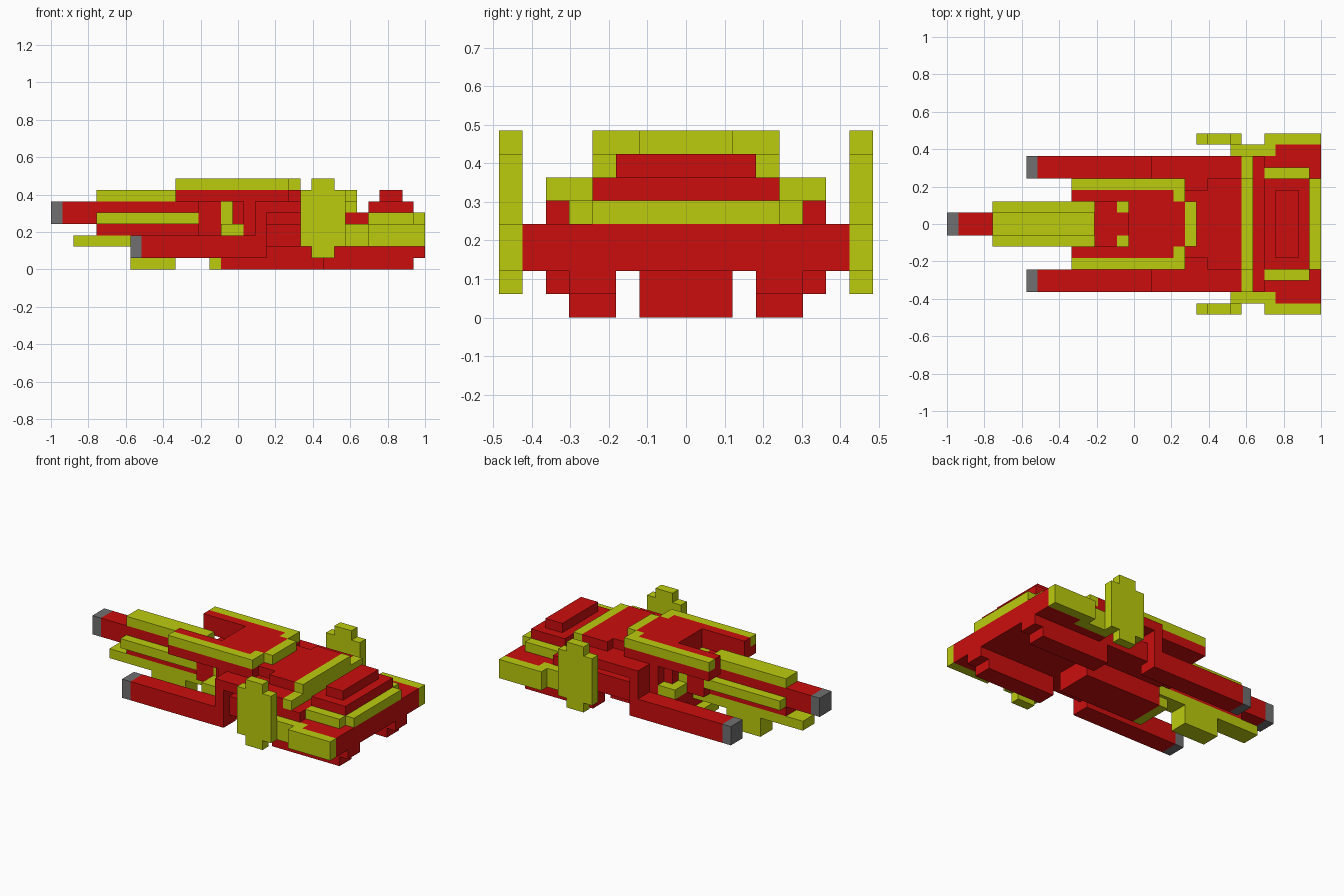
import bpy

if "Cube" in bpy.data.objects:
    bpy.data.objects.remove(bpy.data.objects["Cube"])

V = 2 / 33  # block size; x counted from the left end, y from the middle, z from the floor


def material(name, rgb):
    m = bpy.data.materials.new(name)
    m.diffuse_color = (*rgb, 1)
    m.use_nodes = True
    m.node_tree.nodes["Principled BSDF"].inputs["Base Color"].default_value = m.diffuse_color
    return m


RED = material("red", (0.60, 0.004, 0.004))
YEL = material("yellow green", (0.50, 0.60, 0.004))
GREY = material("dark grey", (0.16, 0.16, 0.16))

FACES = [(0, 2, 3, 1), (4, 5, 7, 6), (0, 1, 5, 4), (2, 6, 7, 3), (0, 4, 6, 2), (1, 3, 7, 5)]


def box(name, mat, x, y, z):
    verts = [(-1 + a * V, b * V, c * V) for a in x for b in y for c in z]
    me = bpy.data.meshes.new(name)
    me.from_pydata(verts, [], FACES)
    me.materials.append(mat)
    ob = bpy.data.objects.new(name, me)
    bpy.context.collection.objects.link(ob)
    return ob


def mid(name, mat, x, half, z):
    return box(name, mat, x, (-half, half), z)


def pair(name, mat, x, y, z):
    box(name + "_left", mat, x, y, z)
    box(name + "_right", mat, x, (-y[1], -y[0]), z)


# Main cannon with its armour strips
mid("cannon_muzzle", GREY, (0, 1), 1, (4, 6))
mid("cannon_barrel", RED, (1, 4), 1, (4, 6))
mid("cannon_housing", RED, (4, 16), 1, (3, 6))
mid("cannon_top_plate", YEL, (4, 13), 1, (6, 7))
pair("cannon_side_plate", YEL, (4, 13), (1, 2), (4, 5))
pair("cannon_root", RED, (13, 15), (1, 2), (3, 6))
pair("cannon_collar", YEL, (15, 16), (1, 2), (3, 6))
pair("collar_peg", YEL, (15, 17), (2, 4), (3, 4))

# Lower guide rail
mid("lower_rail", YEL, (2, 15), 1, (2, 3))
mid("lower_rail_foot", YEL, (7, 11), 1, (0, 2))

# Side guns and the arms that carry them
pair("gun_muzzle", GREY, (7, 8), (4, 6), (1, 3))
pair("gun_barrel", RED, (8, 19), (4, 6), (1, 3))
pair("gun_post", RED, (18, 19), (4, 6), (3, 6))
pair("shoulder_slab", RED, (19, 26), (4, 6), (5, 6))

# Central hull
mid("keel", RED, (15, 24), 2, (0, 2))
mid("keel_front", YEL, (14, 15), 2, (0, 1))
mid("hull_floor", RED, (15, 19), 4, (2, 3))
mid("hull_nose", RED, (16, 17), 3, (3, 6))
mid("hull_front", RED, (17, 19), 4, (3, 6))
mid("hull_lower", RED, (19, 25), 5, (2, 4))
mid("hull_upper", RED, (19, 26), 4, (4, 6))

# Forked canopy
mid("canopy_base", RED, (16, 21), 4, (6, 7))
mid("canopy_base_rear", RED, (21, 23), 3, (6, 7))
pair("canopy_prong", RED, (11, 16), (2, 4), (6, 7))
mid("canopy_roof", RED, (16, 21), 2, (7, 8))
pair("canopy_roof_side", RED, (11, 20), (2, 3), (7, 8))
pair("canopy_rim", YEL, (11, 20), (3, 4), (7, 8))
pair("canopy_rim_corner", YEL, (20, 21), (2, 4), (7, 8))
mid("canopy_rim_rear", YEL, (21, 22), 2, (7, 8))

# Deck and cross band
mid("deck", RED, (23, 26), 4, (6, 7))
mid("cross_band", YEL, (26, 27), 4, (5, 7))
pair("cross_band_end", YEL, (26, 27), (4, 6), (5, 6))

# Rear body
mid("rear_body", RED, (25, 29), 6, (2, 4))
mid("rear_body_wide", RED, (29, 33), 7, (2, 4))
mid("rear_step", RED, (25, 28), 6, (4, 5))
mid("rear_core", RED, (28, 32), 4, (4, 6))
mid("rear_cap", RED, (29, 31), 3, (6, 7))
pair("rear_trim", YEL, (28, 32), (4, 5), (4, 5))
mid("rear_bumper", YEL, (32, 33), 4, (4, 5))

# Skids under the rear
pair("skid_bottom", RED, (24, 32), (3, 5), (0, 1))
pair("skid_top", RED, (24, 33), (3, 5), (1, 2))

# Side fins and outer plates
pair("fin_bracket", YEL, (25, 29), (6, 7), (2, 4))
pair("fin_front", YEL, (22, 23), (7, 8), (2, 7))
pair("fin_blade", YEL, (23, 25), (7, 8), (1, 8))
pair("fin_back", YEL, (25, 26), (7, 8), (2, 7))
pair("outer_plate", YEL, (28, 33), (7, 8), (2, 4))
